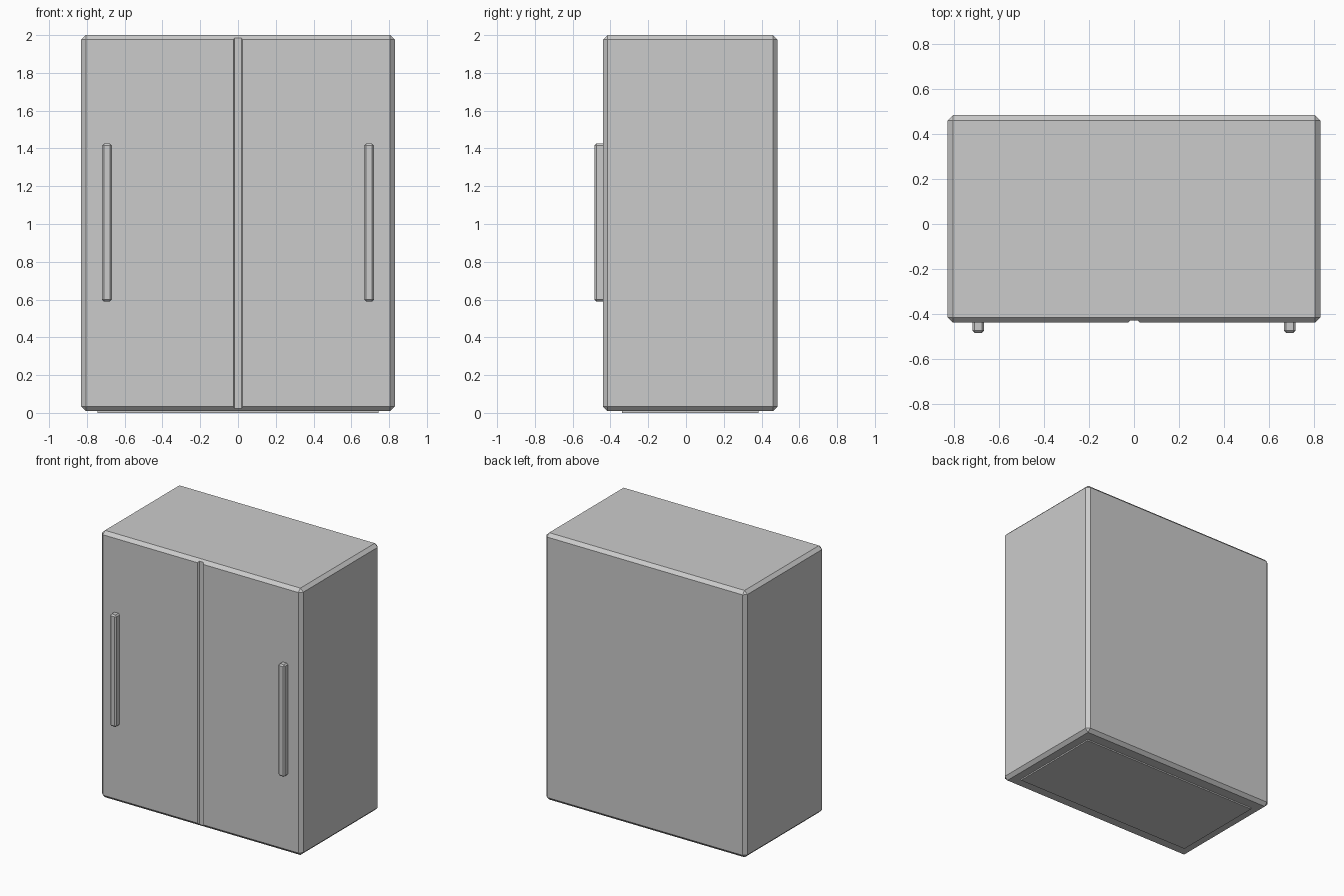
import bpy, bmesh

if "Cube" in bpy.data.objects:
    bpy.data.objects.remove(bpy.data.objects["Cube"])


def box(name, lo, hi, bevel=0.0):
    """Flat-faced box between two corners, with chamfered edges."""
    bm = bmesh.new()
    bmesh.ops.create_cube(bm, size=1)
    for v in bm.verts:
        v.co = [(a + b) / 2 + c * (b - a) for a, b, c in zip(lo, hi, v.co)]
    if bevel:
        bmesh.ops.bevel(bm, geom=bm.edges[:], offset=bevel, segments=1,
                        affect='EDGES')
    return link(name, bm)


def link(name, bm):
    bmesh.ops.recalc_face_normals(bm, faces=bm.faces[:])
    mesh = bpy.data.meshes.new(name)
    bm.to_mesh(mesh)
    bm.free()
    obj = bpy.data.objects.new(name, mesh)
    bpy.context.collection.objects.link(obj)
    return obj


# Cabinet body
body = box("cabinet_body", (-0.83, -0.44, 0.01), (0.83, 0.485, 2.0), 0.024)

# Slope-sided groove between the two doors
bm = bmesh.new()
profile = [(-0.032, -0.45), (0.032, -0.45), (0.018, -0.43), (-0.018, -0.43)]
face = bm.faces.new([bm.verts.new((x, y, -0.1)) for x, y in profile])
side = bmesh.ops.extrude_face_region(bm, geom=[face])
bmesh.ops.translate(bm, vec=(0, 0, 2.2),
                    verts=[g for g in side["geom"] if isinstance(g, bmesh.types.BMVert)])
groove = link("door_groove_cutter", bm)

cut = body.modifiers.new("door_groove", 'BOOLEAN')
cut.operation = 'DIFFERENCE'
cut.solver = 'EXACT'
cut.object = groove
bpy.context.view_layer.objects.active = body
bpy.ops.object.modifier_apply(modifier=cut.name)
bpy.data.objects.remove(groove)

# Plinth under the body
box("base_plinth", (-0.745, -0.34, 0.0), (0.745, 0.385, 0.03))

# Vertical door handles
for label, x in (("left", -0.695), ("right", 0.69)):
    x = -0.694 if label == "left" else 0.694
    box(label + "_door_handle", (x - 0.026, -0.485, 0.59),
        (x + 0.026, -0.43, 1.425), 0.01)
